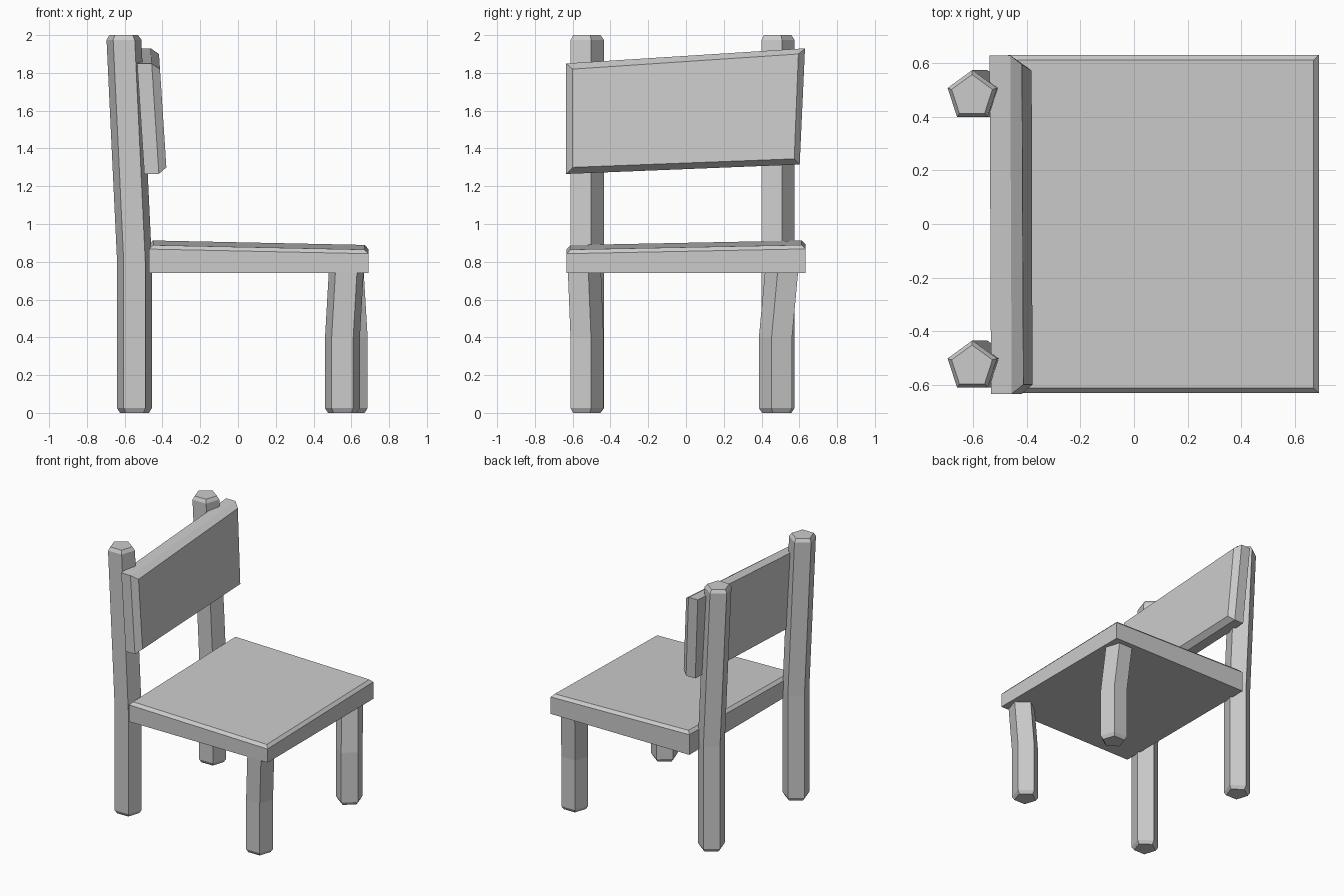
import bpy
import bmesh
from math import cos, sin, tau
from mathutils import Vector

cube = bpy.data.objects.get("Cube")
if cube:
    bpy.data.objects.remove(cube, do_unlink=True)

grey = bpy.data.materials.new("plain grey")
grey.use_nodes = True
GREY = (0.6, 0.6, 0.6, 1)
grey.diffuse_color = GREY
grey.node_tree.nodes["Principled BSDF"].inputs["Base Color"].default_value = GREY


def loft(name, rings):
    """Skin equal-sized rings of points and cap both ends."""
    bm = bmesh.new()
    loops = [[bm.verts.new(p) for p in ring] for ring in rings]
    for a, b in zip(loops, loops[1:]):
        for i in range(len(a)):
            j = (i + 1) % len(a)
            bm.faces.new((a[i], a[j], b[j], b[i]))
    bm.faces.new(loops[0][::-1])
    bm.faces.new(loops[-1])
    bmesh.ops.recalc_face_normals(bm, faces=bm.faces)
    mesh = bpy.data.meshes.new(name)
    bm.to_mesh(mesh)
    bm.free()
    mesh.materials.append(grey)
    obj = bpy.data.objects.new(name, mesh)
    bpy.context.collection.objects.link(obj)
    return obj


RADIUS, TIP, CHAMFER = 0.097, 0.08, 0.025


def leg(name, foot, top, bend, height, point=1):
    """Five-sided post, upright to the bend, then leaning, chamfered at both ends."""
    def ring(z, radius):
        t = max(0, (z - bend) / (height - bend))
        c = Vector(foot).lerp(Vector(top), t)
        return [(c.x + radius * sin(k * tau / 5),
                 c.y + point * radius * cos(k * tau / 5), z) for k in range(5)]
    loft(name, [ring(0, TIP), ring(CHAMFER, RADIUS), ring(bend, RADIUS),
                ring(height - CHAMFER, RADIUS), ring(height, TIP)])


# Back posts lean backwards above the seat
for side, y in (("right", -0.532), ("left", 0.478)):
    leg("back_leg_" + side, (-0.548, y), (-0.605, y), 0.8, 2.0)

# Short front legs, kinked halfway up
leg("front_leg_right", (0.553, -0.533), (0.576, -0.549), 0.4, 0.8)
leg("front_leg_left", (0.594, 0.483), (0.57, 0.52), 0.4, 0.8, point=-1)


# Seat slab: flat underside, sloping top with a chamfered rim
def seat_ring(inset, height):
    x0, x1, y0, y1 = -0.47 + inset, 0.69 - inset, -0.632 + inset, 0.632 - inset
    return [(x, y, height(x, y)) for x, y in ((x0, y0), (x1, y0), (x1, y1), (x0, y1))]


def slope(x, y):
    return 0.87 - 0.021 * x + 0.02 * y


loft("seat", [seat_ring(0, lambda x, y: 0.74), seat_ring(0, slope),
              seat_ring(0.02, lambda x, y: slope(x, y) + 0.021)])


# Backrest board: skewed outline, leaning with the posts, chamfered front rim
def board(outline, x_top):
    return [(x_top + 0.065 * (1.85 - z), y, z) for y, z in outline]


outer = [(-0.634, 1.265), (0.602, 1.315), (0.63, 1.93), (-0.634, 1.85)]
inner = [(-0.6, 1.3), (0.573, 1.345), (0.595, 1.9), (-0.6, 1.82)]
loft("backrest", [board(outer, -0.534), board(outer, -0.457), board(inner, -0.415)])
